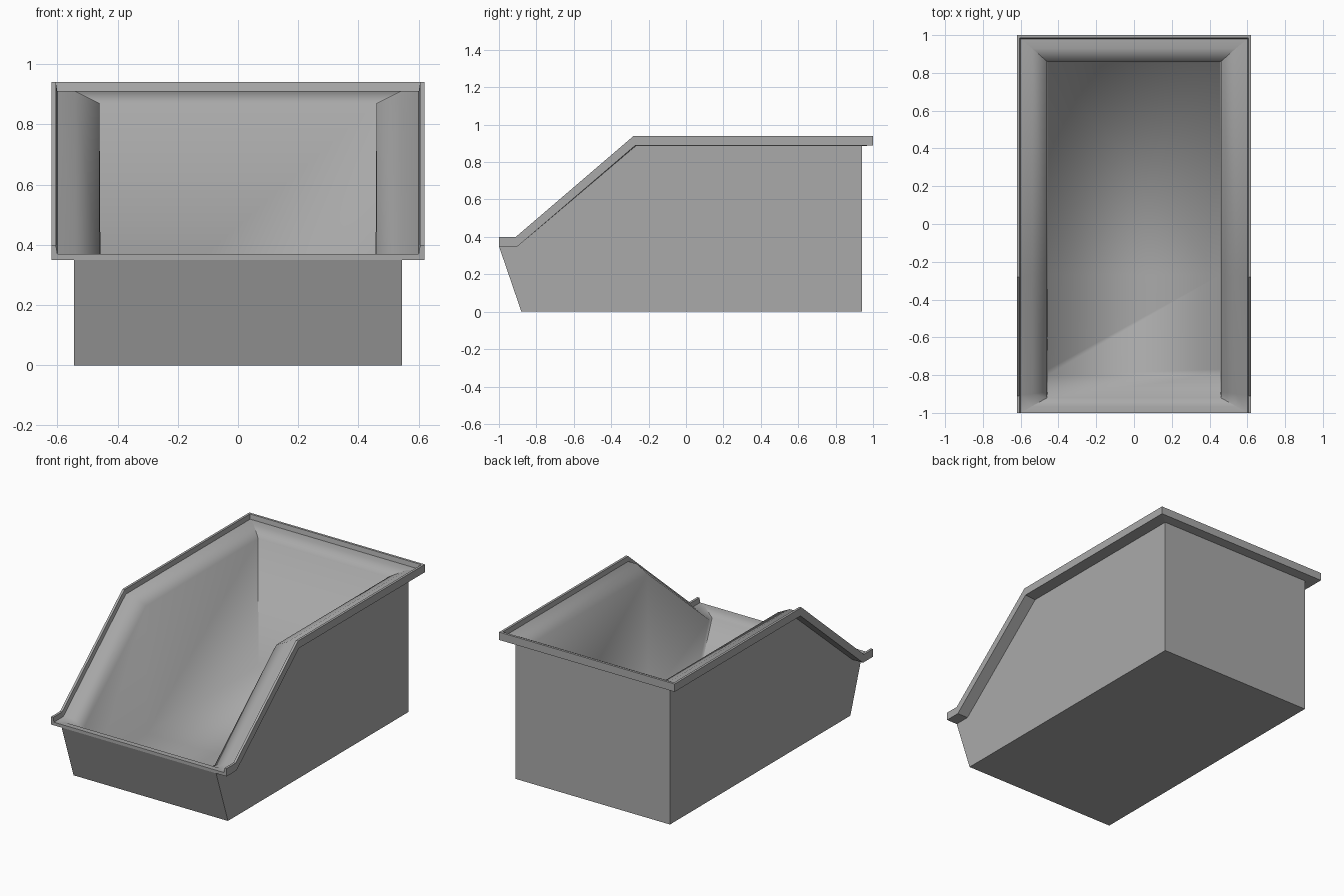
import bpy, bmesh

cube = bpy.data.objects.get("Cube")
if cube:
    bpy.data.objects.remove(cube, do_unlink=True)

# Single plastic colour
GREY = (0.4, 0.4, 0.4, 1)
plastic = bpy.data.materials.new("grey plastic")
plastic.use_nodes = True
plastic.diffuse_color = GREY
plastic.node_tree.nodes["Principled BSDF"].inputs["Base Color"].default_value = GREY

# Each ring: half width, then (y, z) at front corner, scoop start, scoop end, back corner
RINGS = [
    (0.545, (-0.88, 0), (-0.80, 0), (-0.27, 0), (0.94, 0)),                  # base
    (0.545, (-1, 0.35), (-0.90, 0.35), (-0.27, 0.885), (0.94, 0.885)),       # wall under rim
    (0.62, (-1, 0.35), (-0.90, 0.35), (-0.27, 0.89), (1, 0.89)),             # rim underside
    (0.62, (-1, 0.40), (-0.91, 0.40), (-0.28, 0.94), (1, 0.94)),             # rim top
    (0.605, (-1, 0.40), (-0.91, 0.40), (-0.28, 0.94), (0.985, 0.94)),        # lip inner edge
    (0.60, (-1, 0.37), (-0.905, 0.37), (-0.275, 0.91), (0.98, 0.91)),        # ledge outer
    (0.54, (-0.965, 0.37), (-0.90, 0.37), (-0.275, 0.91), (0.93, 0.91)),     # ledge inner
    (0.46, (-0.92, 0.34), (-0.89, 0.34), (-0.27, 0.87), (0.86, 0.87)),       # inner wall top
    (0.455, (-0.80, 0.06), (-0.77, 0.06), (-0.27, 0.06), (0.855, 0.06)),     # inner floor
]
LEDGE = 5

bm = bmesh.new()
rings = []
for half, *stations in RINGS:
    left = [bm.verts.new((half, y, z)) for y, z in stations]
    right = [bm.verts.new((-half, y, z)) for y, z in reversed(stations)]
    rings.append(left + right)

count = len(rings[0])
last = count - 1

# Sides and back: strips between neighbouring rings
for level in range(len(rings) - 1):
    low, high = rings[level], rings[level + 1]
    for i in range(last):
        face = bm.faces.new((low[i], low[i + 1], high[i + 1], high[i]))
        face.smooth = level >= LEDGE

# Front: the raised lip stops at the corners, leaving a low edge between
front_levels = [0, 1, LEDGE, LEDGE + 1, LEDGE + 2, LEDGE + 3]
for a, b in zip(front_levels, front_levels[1:]):
    face = bm.faces.new((rings[a][last], rings[a][0], rings[b][0], rings[b][last]))
    face.smooth = a >= LEDGE
for corner in (0, last):
    bm.faces.new([rings[level][corner] for level in range(1, LEDGE + 1)])

# Underside and inner floor
bm.faces.new(rings[0])
floor = bm.faces.new(rings[-1])
floor.smooth = True

# Keep the upright inside corners crisp
for level in range(LEDGE, len(rings) - 1):
    for corner in (0, 3, 4, last):
        edge = bm.edges.get((rings[level][corner], rings[level + 1][corner]))
        edge.smooth = False

bmesh.ops.recalc_face_normals(bm, faces=bm.faces)
mesh = bpy.data.meshes.new("storage_bin")
bm.to_mesh(mesh)
bm.free()
mesh.materials.append(plastic)
bin_body = bpy.data.objects.new("storage_bin", mesh)
bpy.context.collection.objects.link(bin_body)
